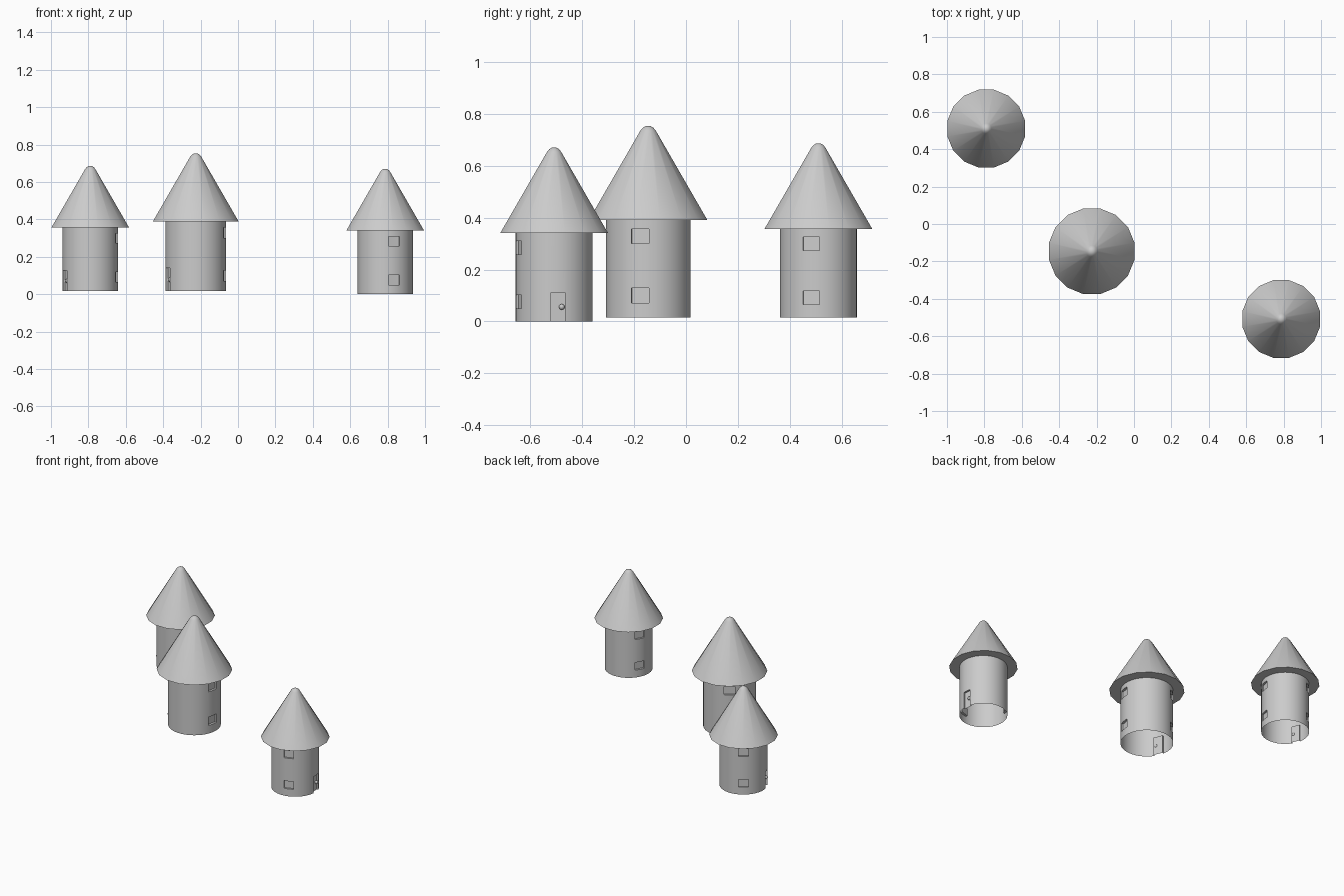
import bpy, bmesh, math
from mathutils import Matrix

if "Cube" in bpy.data.objects:
    bpy.data.objects.remove(bpy.data.objects["Cube"])

R, H = 0.148, 0.34          # wall radius and height of the unit tower
DEPTH = 0.014               # recess depth of windows and doors


def make_object(name, bm, matrix, smooth=True):
    bmesh.ops.recalc_face_normals(bm, faces=bm.faces)
    me = bpy.data.meshes.new(name)
    bm.to_mesh(me)
    bm.free()
    ob = bpy.data.objects.new(name, me)
    bpy.context.collection.objects.link(ob)
    ob.matrix_world = matrix
    if smooth:
        bpy.ops.object.select_all(action='DESELECT')
        ob.select_set(True)
        bpy.context.view_layer.objects.active = ob
        bpy.ops.object.shade_smooth_by_angle(angle=math.radians(35))
    return ob


def add_recess(bm, angle, width, z0, z1):
    # block reaching from the recessed pane to beyond the wall
    m = (Matrix.Rotation(math.radians(angle), 4, 'Z')
         @ Matrix.Translation((R - DEPTH + 0.05, 0, (z0 + z1) / 2))
         @ Matrix.Diagonal((0.1, width, z1 - z0, 1)))
    bmesh.ops.create_cube(bm, size=1, matrix=m)


def tower(tag, loc, scale, turn):
    mat = (Matrix.Translation(loc) @ Matrix.Rotation(math.radians(turn), 4, 'Z')
           @ Matrix.Scale(scale, 4))

    # Window and door cutter
    bm = bmesh.new()
    for ang in (-11, 125):
        for z in (0.05, 0.258):
            add_recess(bm, ang, 0.063, z, z + 0.052)
    add_recess(bm, 202, 0.055, -0.05, 0.112)
    cutter = make_object(tag + "_opening_cutter", bm, mat, False)

    # Round wall with recesses, open at both ends
    bm = bmesh.new()
    bmesh.ops.create_cone(bm, cap_ends=True, segments=64, radius1=R, radius2=R,
                          depth=H, matrix=Matrix.Translation((0, 0, H / 2)))
    wall = make_object(tag + "_wall", bm, mat, False)
    mod = wall.modifiers.new("openings", 'BOOLEAN')
    mod.operation = 'DIFFERENCE'
    mod.solver = 'EXACT'
    mod.object = cutter
    bpy.context.view_layer.update()
    dg = bpy.context.evaluated_depsgraph_get()
    bm = bmesh.new()
    bm.from_object(wall, dg)
    ends = [f for f in bm.faces if abs(f.normal.z) > 0.9 and
            (f.calc_center_median().z < 0.001 or f.calc_center_median().z > H - 0.001)]
    bmesh.ops.delete(bm, geom=ends, context='FACES')
    bpy.data.objects.remove(wall)
    bpy.data.objects.remove(cutter)
    make_object(tag + "_wall", bm, mat)

    # Conical roof with a rounded tip and flat underside
    profile = [(0.212, H), (0.028, 0.653), (0.019, 0.664), (0.008, 0.670)]
    n = 16
    bm = bmesh.new()
    rings = [[bm.verts.new((r * math.cos((i + 0.5) * 2 * math.pi / n),
                            r * math.sin((i + 0.5) * 2 * math.pi / n), z))
              for i in range(n)] for r, z in profile]
    for a, b in zip(rings, rings[1:]):
        for i in range(n):
            j = (i + 1) % n
            bm.faces.new((a[i], a[j], b[j], b[i]))
    bm.faces.new(rings[0][::-1])
    bm.faces.new(rings[-1])
    roof_mat = Matrix.Translation(loc) @ Matrix.Scale(scale, 4)
    make_object(tag + "_roof", bm, roof_mat)

    # Door knob
    bm = bmesh.new()
    m = (Matrix.Rotation(math.radians(202), 4, 'Z')
         @ Matrix.Translation((R - DEPTH + 0.006, 0.015, 0.056)))
    bmesh.ops.create_uvsphere(bm, u_segments=16, v_segments=8, radius=0.011, matrix=m)
    make_object(tag + "_door_knob", bm, mat)


tower("back_tower", (-0.79, 0.51, 0.016), 1.0, 0)
tower("middle_tower", (-0.226, -0.146, 0.016), 1.1, 0)
tower("front_tower", (0.787, -0.508, 0), 1.0, 164)
